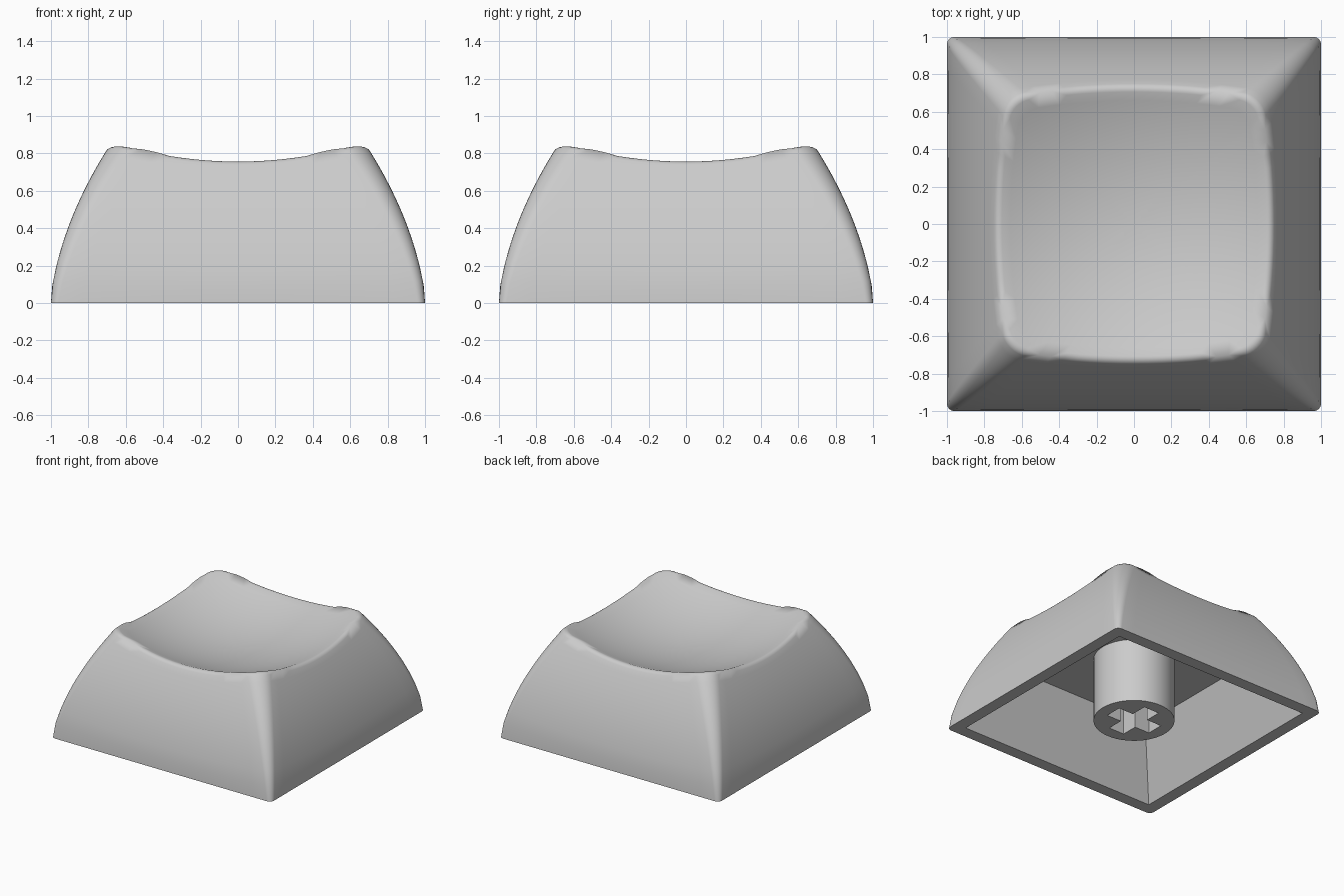
import bpy, bmesh, math
from mathutils import Matrix

cube = bpy.data.objects.get("Cube")
if cube:
    bpy.data.objects.remove(cube, do_unlink=True)

grey = bpy.data.materials.new("light grey plastic")
grey.use_nodes = True
colour = (0.6, 0.6, 0.6, 1)
grey.diffuse_color = colour
grey.node_tree.nodes["Principled BSDF"].inputs["Base Color"].default_value = colour

CORNER_STEPS, SIDE_STEPS = 8, 16


def finish(bm, name):
    bmesh.ops.recalc_face_normals(bm, faces=bm.faces)
    mesh = bpy.data.meshes.new(name)
    bm.to_mesh(mesh)
    bm.free()
    obj = bpy.data.objects.new(name, mesh)
    bpy.context.collection.objects.link(obj)
    mesh.materials.append(grey)
    return obj


def smooth(obj):
    bpy.ops.object.select_all(action='DESELECT')
    obj.select_set(True)
    bpy.context.view_layer.objects.active = obj
    bpy.ops.object.shade_smooth_by_angle(angle=math.radians(30))


def rounded_square(w, r):
    """Outline of a square of half-width w with corner radius r."""
    pts = []
    for q in range(4):
        turn = Matrix.Rotation(q * math.pi / 2, 2)
        part = []
        for i in range(CORNER_STEPS + 1):
            a = i / CORNER_STEPS * math.pi / 2
            part.append((w - r + r * math.cos(a), w - r + r * math.sin(a)))
        for i in range(1, SIDE_STEPS):
            part.append(((w - r) * (1 - 2 * i / SIDE_STEPS), w))
        for x, y in part:
            pts.append((turn[0][0] * x + turn[0][1] * y,
                        turn[1][0] * x + turn[1][1] * y))
    return pts


def wall_outline(z):
    u = max(0, z - 0.05)
    return rounded_square(1 - 0.15 * u - 0.31 * u * u, 0.04 + 0.1 * z)


def dish(x, y):
    return 0.617 + 0.274 * (x * x + y * y)


def wall_ring(s):
    """Ring at fraction s of the height up to the dished top."""
    ring = []
    for i in range(len(wall_outline(0))):
        z = 0.8 * s
        for _ in range(25):
            x, y = wall_outline(z)[i]
            z = 0.5 * z + 0.5 * s * dish(x, y)
        ring.append((x, y, z))
    return ring


# Cap shell: cavity, lip, curved walls, then dished top
cavity = [[(x, y, z) for x, y in rounded_square(w, 0)] for w, z in ((0.69, 0.53), (0.9, 0))]
walls = [wall_ring(i / 10) for i in range(11)]
rim = walls[-1]
top = []
for i in range(1, 11):
    k = 1 - i / 10
    top.append([(x * k, y * k, dish(x * k, y * k)) for x, y, z in rim])

bm = bmesh.new()
rings = [[bm.verts.new(p) for p in ring] for ring in cavity + walls + top]
for a, b in zip(rings, rings[1:]):
    for i in range(len(a)):
        j = (i + 1) % len(a)
        bm.faces.new((a[i], a[j], b[j], b[i]))
bm.faces.new(rings[0])
rim_verts = set(rings[len(cavity) + len(walls) - 1])
rim_edges = [e for e in bm.edges if all(v in rim_verts for v in e.verts)]
bmesh.ops.bevel(bm, geom=rim_edges, offset=0.03, offset_type='OFFSET',
                segments=4, profile=0.5, affect='EDGES')
bmesh.ops.remove_doubles(bm, verts=bm.verts, dist=0.0001)
smooth(finish(bm, "cap_shell"))

# Stem: round post with a cross-shaped socket
bm = bmesh.new()
bmesh.ops.create_cone(bm, cap_ends=True, segments=48, radius1=0.305, radius2=0.305,
                      depth=0.56, matrix=Matrix.Translation((0, 0, 0.28)))
stem = finish(bm, "stem")

bm = bmesh.new()
a, b = 0.205, 0.07
outline = []
for q in range(4):
    turn = Matrix.Rotation(q * math.pi / 2, 3, 'Z')
    for p in ((a, -b, -0.1), (a, b, -0.1), (b, b, -0.1)):
        outline.append(bm.verts.new([sum(turn[r][c] * p[c] for c in range(3)) for r in range(3)]))
face = bm.faces.new(outline)
moved = bmesh.ops.extrude_face_region(bm, geom=[face])["geom"]
bmesh.ops.translate(bm, vec=(0, 0, 0.52), verts=[v for v in moved if isinstance(v, bmesh.types.BMVert)])
cutter = finish(bm, "socket_cutter")
cutter.hide_render = True

cut = stem.modifiers.new("socket", 'BOOLEAN')
cut.operation = 'DIFFERENCE'
cut.solver = 'EXACT'
cut.object = cutter
bpy.context.view_layer.objects.active = stem
bpy.ops.object.modifier_apply(modifier=cut.name)
bpy.data.objects.remove(cutter, do_unlink=True)
smooth(stem)
